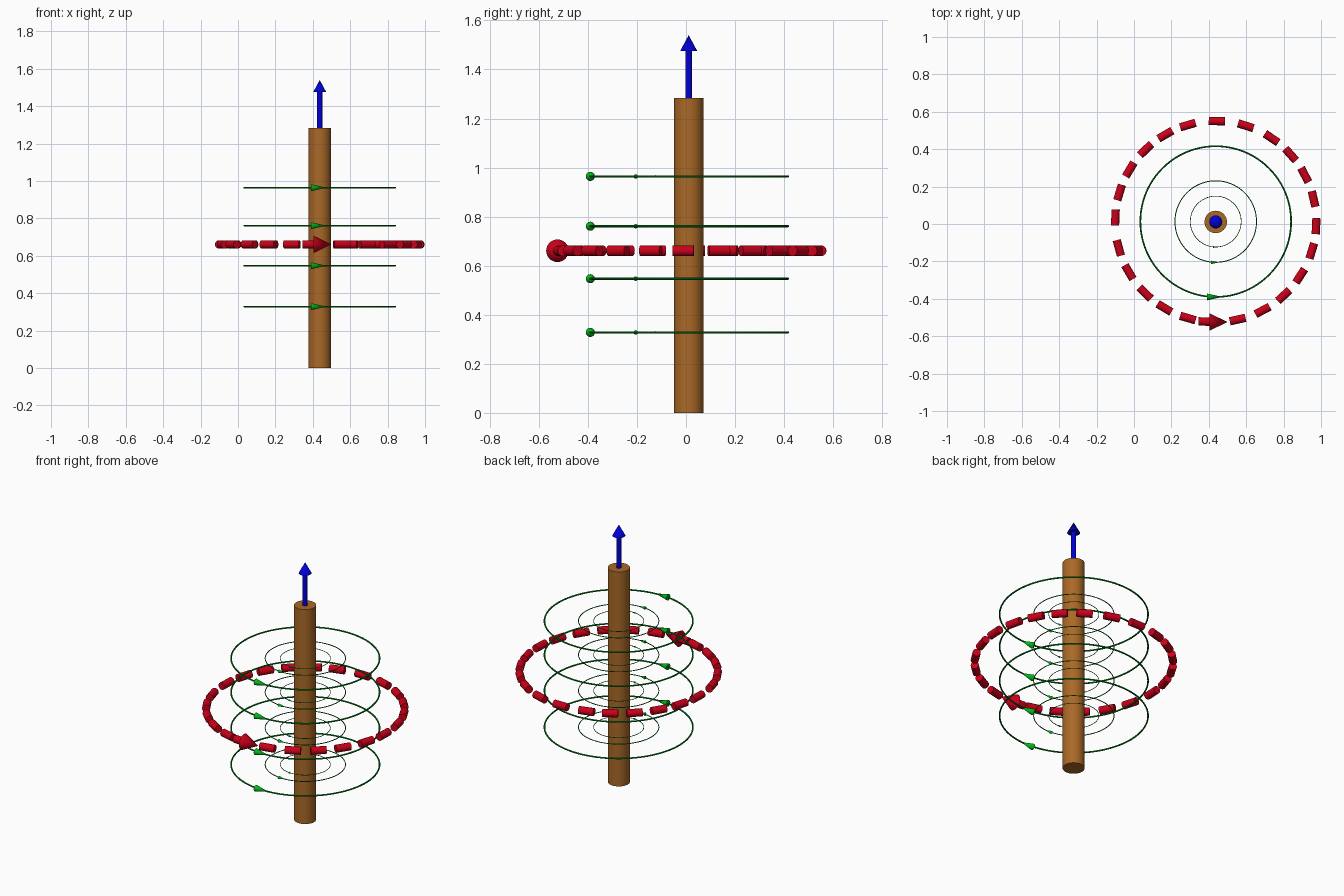
import bpy
from math import radians, sin, cos
from mathutils import Vector

if "Cube" in bpy.data.objects:
    bpy.data.objects.remove(bpy.data.objects["Cube"])

CX, CY = 0.437, 0.013        # axis of the conductor
DASH_Z, DASH_R = 0.661, 0.537


def material(name, rgb):
    m = bpy.data.materials.new(name)
    m.diffuse_color = (*rgb, 1)
    m.use_nodes = True
    m.node_tree.nodes["Principled BSDF"].inputs["Base Color"].default_value = m.diffuse_color
    return m


COPPER = material("copper", (0.4, 0.14, 0.02))
BLUE = material("blue", (0.0, 0.0, 0.7))
RED = material("red", (0.6, 0.0, 0.01))
GREEN = material("green", (0.0, 0.25, 0.01))
BRIGHT = material("bright_green", (0.0, 0.5, 0.01))


def finish(name, mat):
    ob = bpy.context.object
    ob.name = name
    ob.data.materials.append(mat)
    bpy.ops.object.shade_smooth_by_angle(angle=radians(35))
    return ob


def rod(name, a, b, r1, r2, mat, sides=32):
    """Cylinder or cone running from point a (radius r1) to b (radius r2)."""
    a, b = Vector(a), Vector(b)
    d = b - a
    bpy.ops.mesh.primitive_cone_add(
        vertices=sides, radius1=r1, radius2=r2, depth=d.length,
        location=(a + b) / 2,
        rotation=d.to_track_quat('Z', 'Y').to_euler())
    return finish(name, mat)


# conductor
rod("conductor", (CX, CY - 0.002, 0), (CX, CY - 0.002, 1.284), 0.06, 0.06, COPPER, 48)

# current arrow
rod("current_arrow_shaft", (CX, CY - 0.002, 1.284), (CX, CY - 0.002, 1.48), 0.0135, 0.0135, BLUE)
rod("current_arrow_head", (CX, CY - 0.002, 1.475), (CX, CY - 0.002, 1.54), 0.035, 0, BLUE)

# field lines: three concentric rings per level, each with a direction cone
# (ring radius, tube radius, cone radius, cone start, cone end)
RINGS = [(0.403, 0.0045, 0.0185, -0.047, 0.036),
         (0.218, 0.0025, 0.009, -0.024, 0.019),
         (0.136, 0.0018, 0.005, -0.014, 0.011)]
for level, z in enumerate((0.328, 0.547, 0.761, 0.964), 1):
    for k, (r, tube, cone, x0, x1) in enumerate(RINGS, 1):
        bpy.ops.mesh.primitive_torus_add(
            location=(CX, CY, z), major_radius=r, minor_radius=tube,
            major_segments=96, minor_segments=8)
        finish(f"field_line_{level}_{k}", GREEN)
        rod(f"field_arrow_{level}_{k}", (CX + x0, CY - r, z), (CX + x1, CY - r, z),
            cone, 0, BRIGHT, 20)

# dashed loop: slightly uneven dashes, angles counter-clockwise from the front
ANGLES = (12.6, 27.8, 42.6, 57.3, 73, 87.4, 103, 117.6, 131.8, 146.2, 162.6, 179.4,
          196.1, 210.1, 224.2, 238.8, 253.2, 267.7, 285.2, 300.2, 315.4, 329.3, 343.9)
for i, deg in enumerate(ANGLES, 1):
    t = radians(deg)
    c = Vector((CX + DASH_R * sin(t), CY - DASH_R * cos(t), DASH_Z))
    h = Vector((cos(t), sin(t), 0)) * 0.043
    rod(f"loop_dash_{i}", c - h, c + h, 0.022, 0.022, RED, 24)

# loop arrow
y = CY - DASH_R
rod("loop_arrow_shaft", (0.345, y + 0.004, DASH_Z), (0.42, y, DASH_Z), 0.022, 0.022, RED, 24)
rod("loop_arrow_head", (0.405, y, DASH_Z), (0.50, y, DASH_Z), 0.046, 0, RED)
